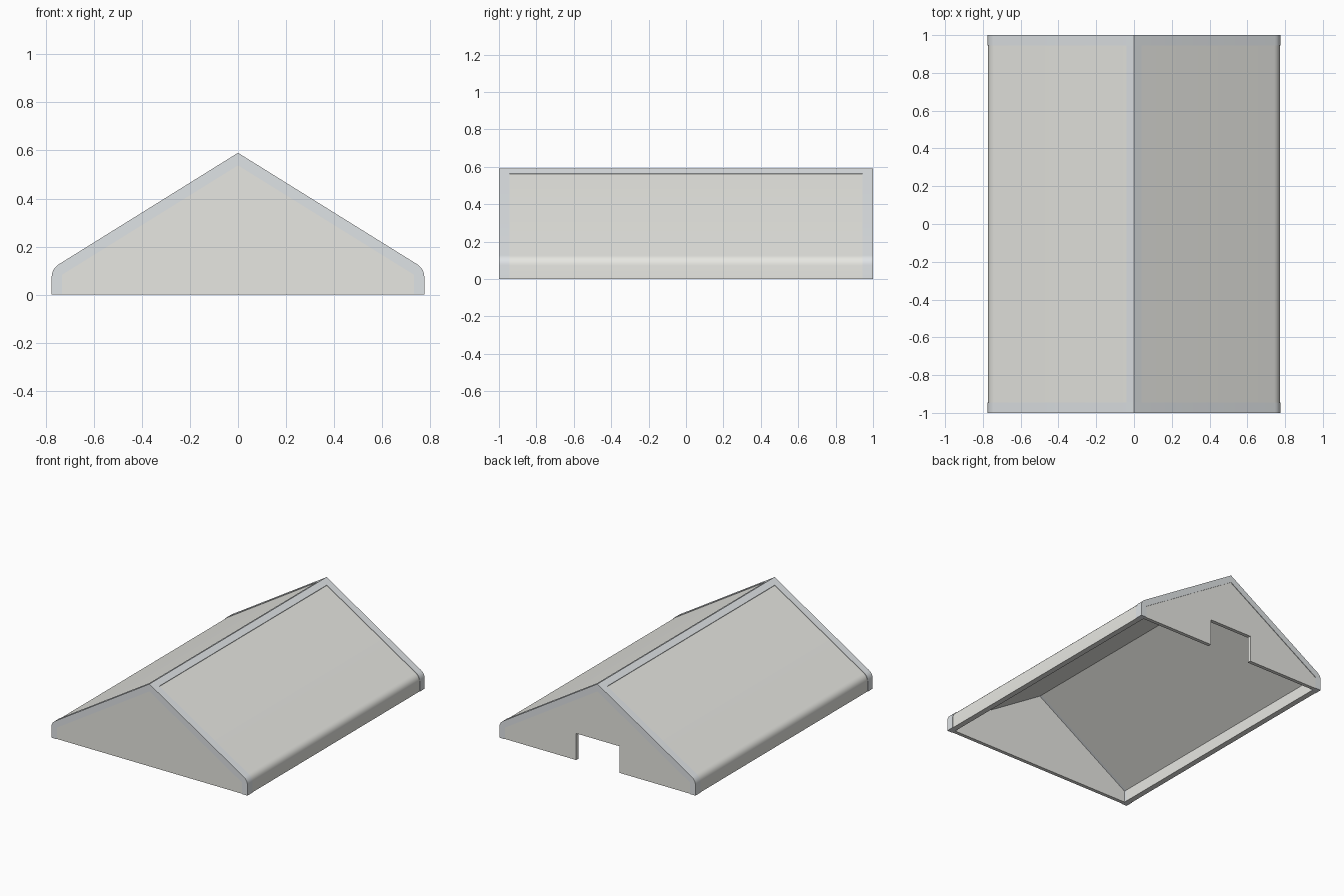
import bpy, bmesh
from mathutils import Vector

if "Cube" in bpy.data.objects:
    bpy.data.objects.remove(bpy.data.objects["Cube"])

HALF_W, RIDGE, SLOPE = 0.775, 0.59, 0.622
IN_W, IN_RIDGE = 0.732, 0.538


def material(name, rgb):
    m = bpy.data.materials.new(name)
    m.diffuse_color = (*rgb, 1)
    m.use_nodes = True
    m.node_tree.nodes["Principled BSDF"].inputs["Base Color"].default_value = m.diffuse_color
    return m


def prism(name, profile, y0, y1, mat, smooth=True):
    """Extrude a closed x-z profile from y0 to y1."""
    bm = bmesh.new()
    face = bm.faces.new([bm.verts.new((x, y0, z)) for x, z in profile])
    ext = bmesh.ops.extrude_face_region(bm, geom=[face])
    moved = [g for g in ext["geom"] if isinstance(g, bmesh.types.BMVert)]
    bmesh.ops.translate(bm, verts=moved, vec=(0, y1 - y0, 0))
    bmesh.ops.recalc_face_normals(bm, faces=bm.faces)
    me = bpy.data.meshes.new(name)
    bm.to_mesh(me)
    bm.free()
    ob = bpy.data.objects.new(name, me)
    bpy.context.collection.objects.link(ob)
    me.materials.append(mat)
    if smooth:
        bpy.ops.object.select_all(action='DESELECT')
        ob.select_set(True)
        bpy.context.view_layer.objects.active = ob
        bpy.ops.object.shade_smooth_by_angle(angle=0.5)
    return ob


def mirrored(right):
    """Right half from eave to ridge -> whole open line, right to left."""
    return right + [(-x, z) for x, z in reversed(right[:-1])]


def outer_line(inset):
    """Outer roof line with a rounded eave corner."""
    w, top = HALF_W - inset, RIDGE - inset * 1.18
    corner = Vector((w, top - w * SLOPE))
    a = corner - Vector((0, 0.035))
    b = corner + Vector((-0.849, 0.528)) * 0.035
    arc = []
    for i in range(7):
        t = i / 6
        arc.append(tuple(a * (1 - t) ** 2 + corner * 2 * t * (1 - t) + b * t * t))
    return mirrored([(w, 0)] + arc + [(0, top)])


inner = mirrored([(IN_W, 0), (IN_W, 0.083), (0, IN_RIDGE)])
cladding = material("cladding", (0.80, 0.80, 0.76))
trim = material("trim", (0.74, 0.77, 0.79))

# Roof shell with short eave walls
prism("roof_shell", outer_line(0.003) + inner[::-1], -0.95, 0.95, cladding)

# Gable end frames
for name, y0, y1 in (("front_gable_trim", -1, -0.945), ("back_gable_trim", 0.945, 1)):
    prism(name, outer_line(0) + inner[::-1], y0, y1, trim)

# Ridge cap
prism("ridge_cap", mirrored([(0.04, 0.55), (0.04, 0.565), (0, RIDGE)]),
      -0.945, 0.945, trim, smooth=False)

# Gable walls, the back one with a doorway notch
prism("front_gable_wall", inner, -0.996, -0.97, cladding, smooth=False)
notch = [(-0.17, 0), (-0.17, 0.19), (0.17, 0.19), (0.17, 0)]
prism("back_gable_wall", inner + notch, 0.97, 0.996, cladding, smooth=False)
